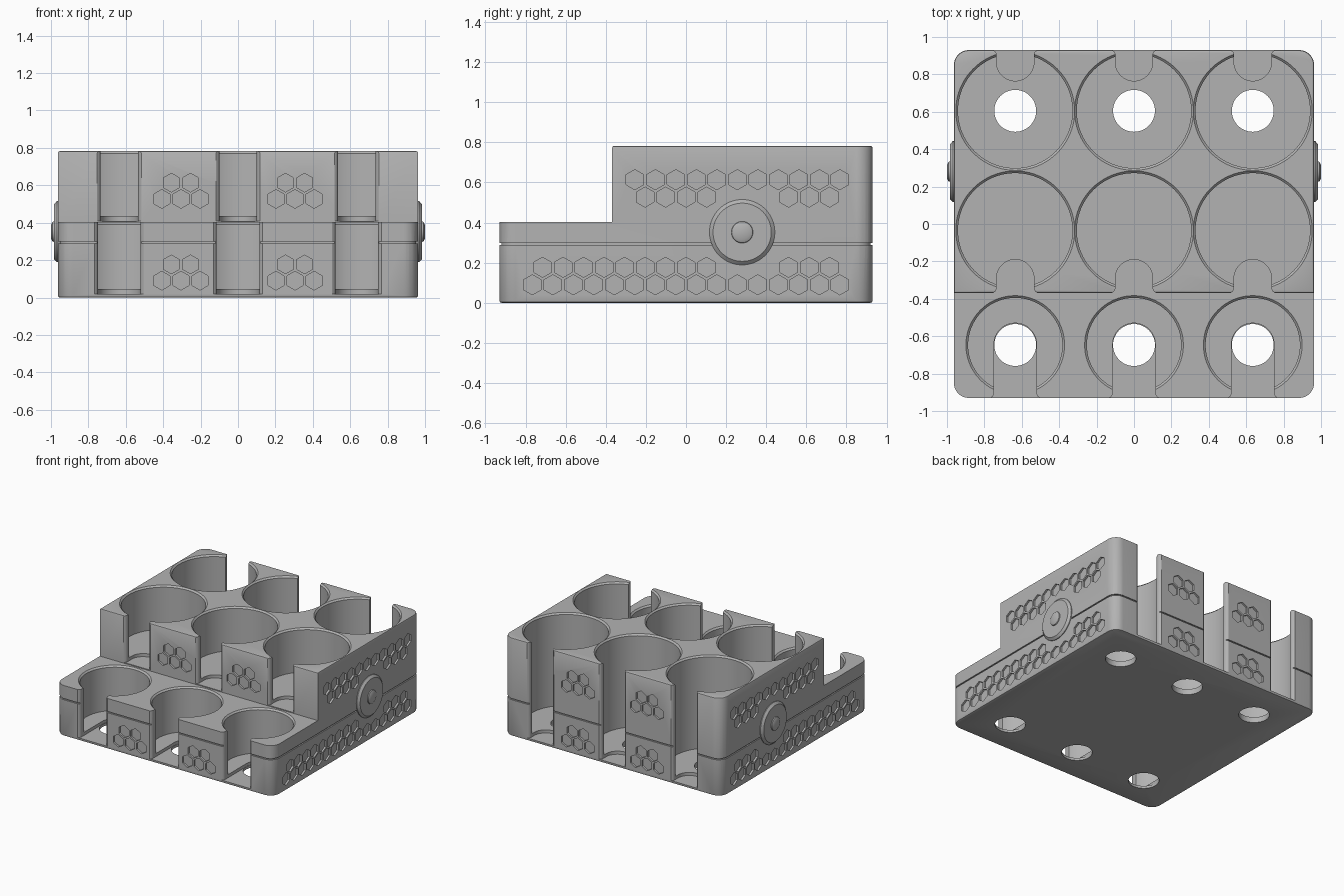
import bpy, bmesh, math

if "Cube" in bpy.data.objects:
    bpy.data.objects.remove(bpy.data.objects["Cube"])

HX, HY, TOP, STEP, STEP_Y = 0.963, 0.93, 0.783, 0.403, -0.368
COLS = (-0.635, 0.0, 0.635)

grey = bpy.data.materials.new("plain grey")
grey.diffuse_color = (0.45, 0.45, 0.45, 1)
grey.use_nodes = True
grey.node_tree.nodes["Principled BSDF"].inputs["Base Color"].default_value = grey.diffuse_color
cutters = bpy.data.collections.new("cutters")
bpy.context.scene.collection.children.link(cutters)


def add(name, bm, cutter=False):
    bmesh.ops.recalc_face_normals(bm, faces=bm.faces)
    me = bpy.data.meshes.new(name)
    bm.to_mesh(me)
    bm.free()
    ob = bpy.data.objects.new(name, me)
    me.materials.append(grey)
    (cutters if cutter else bpy.context.scene.collection).objects.link(ob)
    ob.hide_render = cutter
    return ob


def prism(name, pts, axis_vec, cutter=True):
    """Extrude a closed 3D outline along a vector."""
    bm = bmesh.new()
    f = bm.faces.new([bm.verts.new(p) for p in pts])
    ext = bmesh.ops.extrude_face_region(bm, geom=[f])["geom"]
    bmesh.ops.translate(bm, vec=axis_vec, verts=[v for v in ext if isinstance(v, bmesh.types.BMVert)])
    return add(name, bm, cutter)


def lathe(name, profile, place, n=64, cutter=True):
    """Revolve (radius, height) points; place maps local x, y, h to world."""
    bm = bmesh.new()
    rings = []
    for r, h in profile:
        rings.append([bm.verts.new(place(r * math.cos(2 * math.pi * k / n),
                                         r * math.sin(2 * math.pi * k / n), h)) for k in range(n)])
    for a, b in zip(rings, rings[1:]):
        for k in range(n):
            bm.faces.new((a[k], a[(k + 1) % n], b[(k + 1) % n], b[k]))
    bm.faces.new(rings[0])
    bm.faces.new(rings[-1])
    return add(name, bm, cutter)


def rounded_rect(hx, hy, r, n=8):
    pts = []
    for q, (sx, sy) in enumerate(((1, 1), (-1, 1), (-1, -1), (1, -1))):
        for k in range(n + 1):
            a = math.pi / 2 * (q + k / n)
            pts.append((sx * (hx - r) + r * math.cos(a), sy * (hy - r) + r * math.sin(a)))
    return pts


# Stepped body with rounded corners and softened rims
bm = bmesh.new()
outline = [(-HY, 0), (HY, 0), (HY, TOP), (STEP_Y, TOP), (STEP_Y, STEP), (-HY, STEP)]
f = bm.faces.new([bm.verts.new((-HX, y, z)) for y, z in outline])
ext = bmesh.ops.extrude_face_region(bm, geom=[f])["geom"]
bmesh.ops.translate(bm, vec=(2 * HX, 0, 0), verts=[v for v in ext if isinstance(v, bmesh.types.BMVert)])
bmesh.ops.recalc_face_normals(bm, faces=bm.faces)
corners = [e for e in bm.edges if all(abs(v.co.y) > HY - 0.01 for v in e.verts)
           and abs(e.verts[0].co.z - e.verts[1].co.z) > 0.1]
bmesh.ops.bevel(bm, geom=corners, offset=0.08, segments=8, profile=0.5, affect='EDGES')
rims = [e for e in bm.edges if all(v.co.z < 0.001 for v in e.verts)
        or all(v.co.z > TOP - 0.001 for v in e.verts)]
bmesh.ops.bevel(bm, geom=rims, offset=0.01, segments=2, profile=0.5, affect='EDGES')
body = add("tiered_holder_body", bm)


# Cups, finger slots and floor holes
def cup(x, y, r, floor, top):
    lathe("cup_cutter", [(r, floor), (r, top - 0.012), (r + 0.012, top), (r + 0.012, top + 0.1)],
          lambda a, b, h: (x + a, y + b, h), 80)


def slot(x, y_end, y_face, hw, floor, height):
    d = 1 if y_face > y_end else -1
    yc = y_end + d * hw
    half = [(hw * math.sin(t * math.pi / 24), yc - d * hw * math.cos(t * math.pi / 24)) for t in range(13)]
    half += [(hw, y_face - d * 0.02), (hw + 0.006, y_face - d * 0.008),
             (hw + 0.018, y_face), (hw + 0.018, y_face + d * 0.015)]
    pts = half + [(-a, b) for a, b in reversed(half[1:])]
    prism("slot_cutter", [(x + a, b, floor) for a, b in pts], (0, 0, height))


for x in COLS:
    cup(x, 0.605, 0.306, 0.045, TOP)
    cup(x, -0.034, 0.306, 0.435, TOP)
    cup(x, -0.647, 0.252, 0.045, STEP)
    slot(x, 0.765, HY, 0.1, 0.02, 1)
    slot(x, -0.19, STEP_Y, 0.1, 0.41, 0.6)
    slot(x, -0.53, -HY, 0.114, 0.02, 0.387)
    for y in (0.605, -0.647):
        lathe("floor_hole_cutter", [(0.112, -0.1), (0.112, 0.1)], lambda a, b, h: (x + a, y + b, h), 48)

# Seam groove around the outside
bm = bmesh.new()
loops = []
for off, z in ((0.05, 0.289), (0.05, 0.299), (-0.01, 0.299), (-0.01, 0.289)):
    loops.append([bm.verts.new((x, y, z)) for x, y in rounded_rect(HX + off, HY + off, 0.08 + off)])
for i in range(4):
    a, b = loops[i], loops[(i + 1) % 4]
    for k in range(len(a)):
        j = (k + 1) % len(a)
        bm.faces.new((a[k], a[j], b[j], b[k]))
add("seam_cutter", bm, True)


# Engraved hexagons
DEPTH, PITCH = 0.015, 0.1022


def hexagon(u, z, place, vec):
    pts = [(u + 0.05 * math.sin(k * math.pi / 3), z + 0.05 * math.cos(k * math.pi / 3)) for k in range(6)]
    prism("hexagon_cutter", [place(a, b) for a, b in pts], vec)


ROWS = ((0.09, -0.766, range(16)), (0.177, -0.715, [*range(9), 12, 13, 14]),
        (0.527, -0.204, [*range(4), 7, 8, 9]), (0.614, -0.255, range(11)))
for s in (-1, 1):
    for z, start, ks in ROWS:
        for k in ks:
            hexagon(start + k * PITCH, z, lambda a, b: (s * (HX - DEPTH), a, b), (s * 0.05, 0, 0))
    for z0 in (0.09, 0.527):
        face = HY if s > 0 else (-STEP_Y if z0 > STEP else HY)
        for cx in (-0.305, 0.305):
            for du, dz in ((-1, 0), (0, 0), (1, 0), (-0.5, 0.087), (0.5, 0.087)):
                hexagon(cx + du * PITCH, z0 + dz, lambda a, b: (a, s * (face - DEPTH), b), (0, s * 0.05, 0))

# Cut the body, then drop the cutters
mod = body.modifiers.new("cuts", 'BOOLEAN')
mod.operation, mod.solver = 'DIFFERENCE', 'EXACT'
mod.operand_type, mod.collection = 'COLLECTION', cutters
bpy.context.view_layer.update()
dg = bpy.context.evaluated_depsgraph_get()
mesh = bpy.data.meshes.new_from_object(body.evaluated_get(dg))
body.modifiers.clear()
body.data = mesh
mesh.materials.clear()
mesh.materials.append(grey)
for ob in list(cutters.objects):
    bpy.data.objects.remove(ob)
bpy.data.collections.remove(cutters)

# Round side bosses with a centre knob
for s, side in ((-1, "left"), (1, "right")):
    lathe(side + "_boss", [(0.163, HX - 0.02), (0.163, HX + 0.006), (0.145, 0.985), (0.054, 0.985),
                           (0.052, 0.992), (0.036, 1.0)],
          lambda a, b, h: (s * h, 0.28 + a, 0.352 + b), 64, False)

for ob in bpy.context.scene.objects:
    ob.select_set(True)
bpy.context.view_layer.objects.active = body
bpy.ops.object.shade_smooth_by_angle(angle=math.radians(30))
